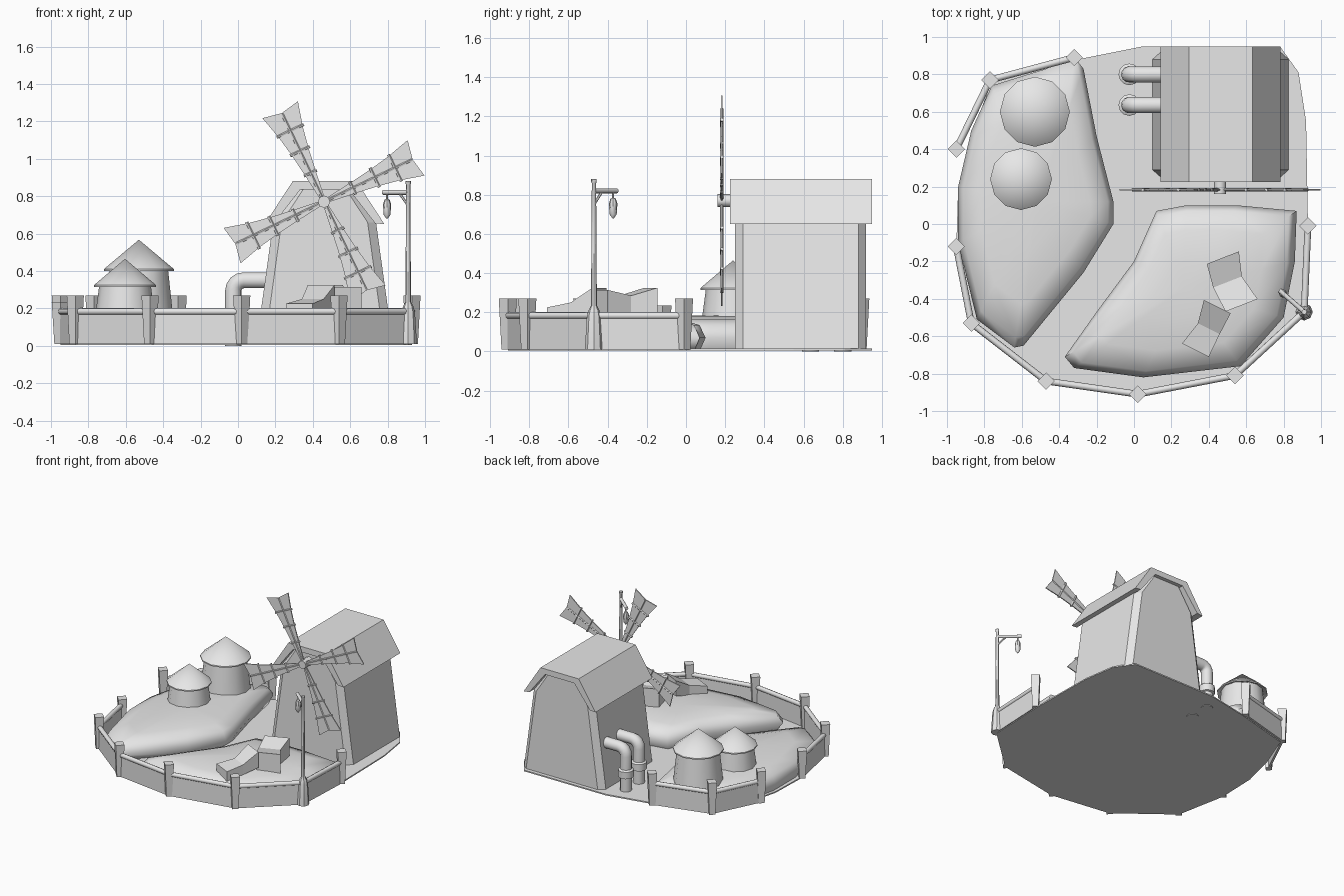
import bpy
import bmesh
import math
from mathutils import Vector

cube = bpy.data.objects.get("Cube")
if cube:
    bpy.data.objects.remove(cube)

grey = bpy.data.materials.new("plain grey")
grey.use_nodes = True
grey.diffuse_color = (0.8, 0.8, 0.8, 1)
grey.node_tree.nodes["Principled BSDF"].inputs["Base Color"].default_value = (0.8, 0.8, 0.8, 1)


def loft(name, rings, smooth=0):
    """Skin a row of equal rings and cap both ends."""
    bm = bmesh.new()
    loops = [[bm.verts.new(p) for p in ring] for ring in rings]
    n = len(loops[0])
    for a, b in zip(loops, loops[1:]):
        for i in range(n):
            j = (i + 1) % n
            bm.faces.new((a[i], a[j], b[j], b[i]))
    bm.faces.new(loops[0])
    bm.faces.new(loops[-1])
    bmesh.ops.remove_doubles(bm, verts=bm.verts, dist=0.0001)
    bmesh.ops.recalc_face_normals(bm, faces=bm.faces)
    mesh = bpy.data.meshes.new(name)
    bm.to_mesh(mesh)
    bm.free()
    mesh.materials.append(grey)
    if smooth:
        for poly in mesh.polygons:
            poly.use_smooth = True
        mesh.set_sharp_from_angle(angle=math.radians(smooth))
    obj = bpy.data.objects.new(name, mesh)
    bpy.context.collection.objects.link(obj)
    return obj


def lathe(name, x, y, profile, n=12, smooth=40):
    turns = [2 * math.pi * i / n for i in range(n)]
    return loft(name, [[(x + r * math.cos(t), y + r * math.sin(t), z) for t in turns]
                       for r, z in profile], smooth)


def tube(name, path, r, n=8):
    path = [Vector(p) for p in path]
    side = (path[1] - path[0]).orthogonal()
    rings = []
    for i, p in enumerate(path):
        t = (path[min(i + 1, len(path) - 1)] - path[max(i - 1, 0)]).normalized()
        side = (side - t * side.dot(t)).normalized()
        up = t.cross(side)
        turns = [2 * math.pi * k / n for k in range(n)]
        rings.append([p + r * (side * math.cos(a) + up * math.sin(a)) for a in turns])
    return loft(name, rings, 50)


# Ground plate
ground = [(-0.3, 0.88), (0.05, 0.95), (0.78, 0.95), (0.88, 0.81), (0.92, 0.55), (0.93, 0),
          (0.91, -0.47), (0.54, -0.81), (0.02, -0.91), (-0.47, -0.83), (-0.87, -0.52),
          (-0.95, -0.12), (-0.94, 0.2), (-0.87, 0.48), (-0.76, 0.76)]
loft("ground", [[(x, y, z) for x, y in ground] for z in (0.005, 0.015)])


# Raised garden mounds
def mound(name, outline):
    c = sum((Vector(p) for p in outline), Vector((0, 0))) / len(outline)
    steps = [(0.94, 0.01), (1, 0.07), (0.93, 0.135), (0.7, 0.165), (0.35, 0.18), (0, 0.185)]
    loft(name, [[(*(c + (Vector(p) - c) * s), z) for p in outline] for s, z in steps], 65)


mound("left_mound", [(-0.31, 0.88), (-0.27, 0.83), (-0.2, 0.47), (-0.11, 0.12), (-0.11, 0),
                     (-0.27, -0.26), (-0.59, -0.65), (-0.64, -0.66), (-0.84, -0.51),
                     (-0.94, -0.1), (-0.94, 0.2), (-0.87, 0.5), (-0.76, 0.74)])
mound("right_mound", [(0.12, 0.07), (0.28, 0.1), (0.55, 0.1), (0.87, 0.07), (0.86, -0.2),
                      (0.8, -0.5), (0.57, -0.76), (0.05, -0.82), (-0.32, -0.77),
                      (-0.37, -0.71), (-0.2, -0.47), (0, -0.2)])

# Fence posts, panels and rails
front_run = [(-0.95, -0.12), (-0.87, -0.53), (-0.47, -0.84), (0.02, -0.91), (0.54, -0.81),
             (0.91, -0.47), (0.93, -0.01)]
back_run = [(-0.95, 0.4), (-0.77, 0.77), (-0.32, 0.89)]
lamp_spot = (0.91, -0.47)
for run in (front_run, back_run):
    for x, y in run:
        if (x, y) != lamp_spot:
            top = 0.235 if (x, y) == front_run[0] else 0.27
            lathe("fence_post", x, y, [(0.032, 0.01), (0.046, top)], 4, 0)
    for a, b in zip(run, run[1:]):
        a, b = Vector(a), Vector(b)
        off = (b - a).orthogonal().normalized() * 0.008
        corners = [a + off, b + off, b - off, a - off]
        loft("fence_panel", [[(*c, z) for c in corners] for z in (0.01, 0.18)])
        tube("fence_rail", [(*a, 0.183), (*b, 0.183)], 0.018)

# Round huts with cone roofs
for x, y, r, eave, peak in ((-0.53, 0.6, 0.187, 0.405, 0.567), (-0.604, 0.24, 0.165, 0.32, 0.465)):
    lathe("hut_wall", x, y, [(r, 0.12), (r * 0.83, eave + 0.01)])
    lathe("hut_roof", x, y, [(r * 0.8, eave + 0.01), (r, eave - 0.005), (r, eave + 0.005), (0, peak)])

# Mill body with chamfered corners
mid = 0.463
half = [(0.365, 0.01), (0.275, 0.66), (0.15, 0.85)]


def wall_ring(y, inset):
    right = [(mid + w - inset, y, z) for w, z in half]
    left = [(mid - w + inset, y, z) for w, z in reversed(half)]
    return right + left


loft("mill_body", [wall_ring(0.25, 0.045), wall_ring(0.29, 0), wall_ring(0.88, 0), wall_ring(0.92, 0.045)])

# Mill roof shell
outer = [(0.32, 0.65), (0.17, 0.88)]
inner = [(0.13, 0.835), (0.27, 0.655)]
shell = ([(mid + w, z) for w, z in outer] + [(mid - w, z) for w, z in reversed(outer)]
         + [(mid - w, z) for w, z in reversed(inner)] + [(mid + w, z) for w, z in inner])
loft("mill_roof", [[(x, y, z) for x, z in shell] for y in (0.225, 0.95)])

# Elbow pipes on the mill's side
for y in (0.8, 0.636):
    bend = [(0.03 - 0.055 * math.sin(a), y, 0.295 + 0.055 * math.cos(a))
            for a in (0, 0.4, 0.8, 1.2, math.pi / 2)]
    tube("pipe_elbow", [(0.22, y, 0.35)] + bend + [(-0.025, y, 0.15)], 0.044, 12)
    lathe("pipe_foot", -0.025, y, [(0.044, 0), (0.044, 0.12), (0.058, 0.125),
                                   (0.058, 0.18), (0.044, 0.19)])

# Sails, spars and ribs around the hub
hub = Vector((0.46, 0.183, 0.77))
tube("sail_axle", [hub + Vector((0, -0.022, 0)), hub + Vector((0, 0.1, 0))], 0.033)
sail = [(0.03, 0.014), (0.16, 0.03), (0.29, 0.048), (0.41, 0.07), (0.545, 0.105)]
for k in range(4):
    turn = math.radians(25.5 + 90 * k)
    out = Vector((math.cos(turn), 0, math.sin(turn)))
    across = Vector((-math.sin(turn), 0, math.cos(turn)))
    thick = Vector((0, 0.004, 0))
    edge = ([hub + out * r + across * w for r, w in sail] + [hub + out * 0.525]
            + [hub + out * r - across * w for r, w in reversed(sail)])
    loft("sail_cloth", [[p + thick for p in edge], [p - thick for p in edge]])
    tube("sail_spar", [hub, hub + out * 0.52], 0.009, 6)
    for r, w in ((0.17, 0.038), (0.3, 0.058), (0.42, 0.08)):
        tube("sail_rib", [hub + out * r - across * w, hub + out * r + across * w], 0.009, 6)

# Street lamp
lx, ly = lamp_spot
hx, hy = 0.797, -0.372
lathe("lamp_post", lx, ly, [(0.046, 0.01), (0.044, 0.05), (0.036, 0.18), (0.028, 0.21),
                            (0.015, 0.235), (0.011, 0.86), (0.014, 0.865), (0.014, 0.88)], 8)
tube("lamp_arm", [(lx, ly, 0.82), (hx - 0.02, hy + 0.018, 0.82)], 0.013)
tube("lamp_brace", [(lx, ly, 0.75), (lx - 0.05, ly + 0.043, 0.82)], 0.007, 6)
lathe("lantern", hx, hy, [(0.005, 0.82), (0.005, 0.785), (0.014, 0.78), (0.022, 0.755),
                          (0.018, 0.7), (0.004, 0.68)], 8)


# Bales with pinched waists
def bale(name, stations):
    rings = []
    for x, y, w, low, high in stations:
        s = axis_side(stations) * w
        rings.append([(x - s.x, y - s.y, low), (x + s.x, y + s.y, low),
                      (x + s.x, y + s.y, high), (x - s.x, y - s.y, high)])
    loft(name, rings)


def axis_side(stations):
    run = Vector(stations[-1][:2]) - Vector(stations[0][:2])
    return run.orthogonal().normalized()


bale("flat_bale", [(0.475, -0.18, 0.092, 0.18, 0.325), (0.5, -0.31, 0.082, 0.17, 0.285),
                   (0.575, -0.435, 0.092, 0.16, 0.315)])
bale("leaning_bale", [(0.445, -0.442, 0.08, 0.2, 0.325), (0.4, -0.56, 0.065, 0.17, 0.25),
                      (0.328, -0.675, 0.08, 0.13, 0.225)])
